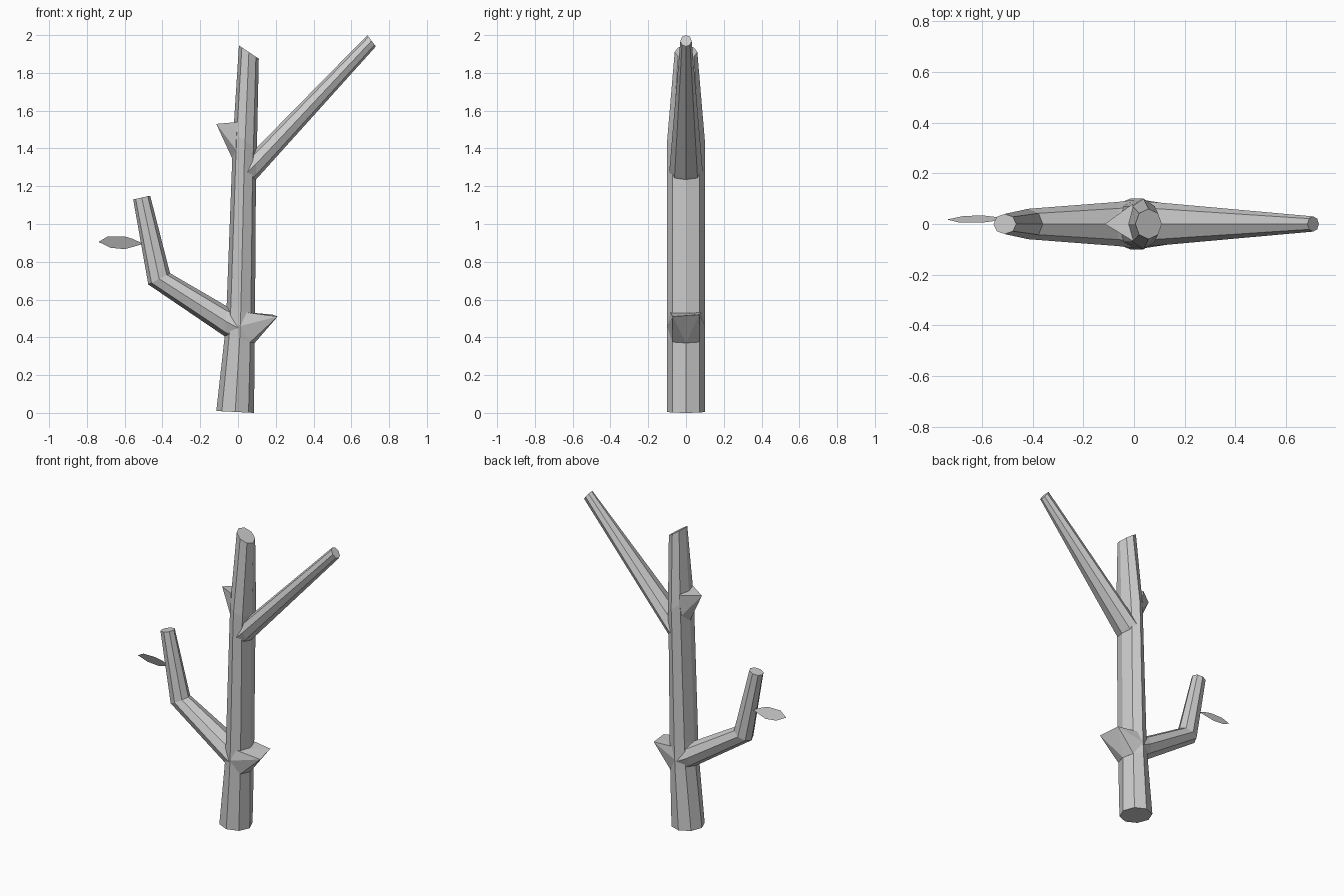
import bpy, bmesh, math
from mathutils import Vector

if "Cube" in bpy.data.objects:
    bpy.data.objects.remove(bpy.data.objects["Cube"])


def finish(name, bm):
    bmesh.ops.recalc_face_normals(bm, faces=bm.faces)
    me = bpy.data.meshes.new(name)
    bm.to_mesh(me)
    bm.free()
    ob = bpy.data.objects.new(name, me)
    bpy.context.collection.objects.link(ob)
    return ob


def limb(name, rings, n=8):
    """Capped tube; each ring = (left x, left z, right x, right z, half depth)."""
    bm = bmesh.new()
    loops = []
    for lx, lz, rx, rz, d in rings:
        c = Vector(((lx + rx) / 2, 0, (lz + rz) / 2))
        u = Vector(((rx - lx) / 2, 0, (rz - lz) / 2))
        v = Vector((0, d, 0))
        loops.append([bm.verts.new(c + u * math.cos(a) + v * math.sin(a))
                      for a in (2 * math.pi * i / n for i in range(n))])
    for a, b in zip(loops, loops[1:]):
        for i in range(n):
            j = (i + 1) % n
            bm.faces.new((a[i], a[j], b[j], b[i]))
    bm.faces.new(loops[0])
    bm.faces.new(loops[-1])
    return finish(name, bm)


def hull(name, pts):
    bm = bmesh.new()
    for p in pts:
        bm.verts.new(p)
    bmesh.ops.convex_hull(bm, input=bm.verts)
    return finish(name, bm)


# Trunk with slanted broken top
limb("trunk", [(-0.115, 0.01, 0.085, 0.0, 0.10),
               (-0.07, 0.41, 0.088, 0.37, 0.10),
               (-0.06, 0.57, 0.09, 0.52, 0.10),
               (-0.03, 1.36, 0.095, 1.24, 0.10),
               (-0.025, 1.48, 0.10, 1.40, 0.10),
               (0.005, 1.945, 0.11, 1.875, 0.06)])

# Bent branch on the left
limb("left_branch", [(0.0, 0.36, 0.0, 0.54, 0.095),
                     (-0.07, 0.405, -0.06, 0.565, 0.087),
                     (-0.475, 0.68, -0.36, 0.74, 0.06),
                     (-0.555, 1.13, -0.465, 1.15, 0.04)])

# Straight branch on the right
limb("right_branch", [(0.04, 1.345, 0.04, 1.18, 0.09),
                      (0.095, 1.40, 0.095, 1.235, 0.085),
                      (0.685, 2.0, 0.73, 1.94, 0.03)])

# Wide broken stub low on the right
stub = [(0.21, -0.07, 0.51), (0.185, 0.07, 0.52), (0.088, 0, 0.37)]
for s in (-1, 1):
    stub += [(0.01, s * 0.10, 0.46), (0.065, s * 0.072, 0.375),
             (0.02, s * 0.085, 0.535)]
hull("lower_stub", stub)

# Pointed broken stub high on the left
hull("upper_stub", [(-0.115, 0, 1.53), (-0.005, 0.08, 1.535), (0.0, -0.07, 1.54),
                    (-0.032, 0, 1.35), (0.0, 0.07, 1.38), (0.0, -0.07, 1.38)])

# Single flat leaf, tilted about its length
outline = [(-0.50, 0.895), (-0.56, 0.922), (-0.60, 0.934), (-0.69, 0.934),
           (-0.738, 0.905), (-0.675, 0.874), (-0.60, 0.867), (-0.56, 0.878)]
bm = bmesh.new()
bm.faces.new([bm.verts.new((x, 0.02 - (z - 0.9) * 0.43, z)) for x, z in outline])
finish("leaf", bm)
